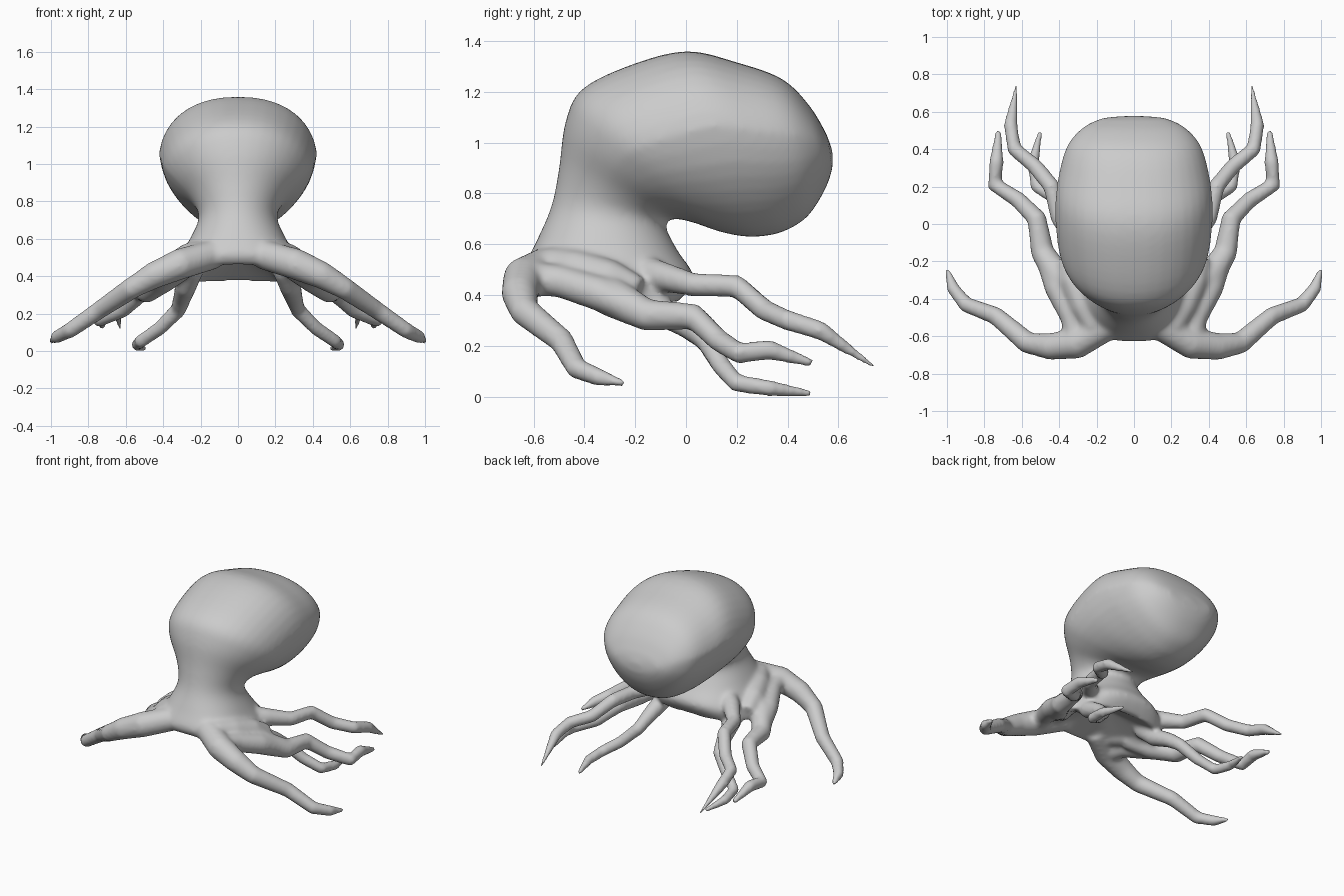
import bpy, bmesh, math
from mathutils import Vector

if "Cube" in bpy.data.objects:
    bpy.data.objects.remove(bpy.data.objects["Cube"])

bm = bmesh.new()


def loft(rings, start, end):
    """Skin a list of vertex rings and close both ends with a fan."""
    vr = [[bm.verts.new(p) for p in r] for r in rings]
    n = len(vr[0])
    for a, b in zip(vr, vr[1:]):
        for i in range(n):
            j = (i + 1) % n
            bm.faces.new((a[i], a[j], b[j], b[i]))
    for ring, tip, flip in ((vr[0], start, True), (vr[-1], end, False)):
        t = bm.verts.new(tip)
        for i in range(n):
            q = (ring[i], ring[(i + 1) % n], t)
            bm.faces.new(q[::-1] if flip else q)


def spow(v, e):
    return math.copysign(abs(v) ** e, v)


def spline(rows, steps):
    """Catmull-Rom interpolation of rows of numbers."""
    out = []
    for k in range(len(rows) - 1):
        quad = [rows[min(max(k + d, 0), len(rows) - 1)] for d in (-1, 0, 1, 2)]
        for s in range(steps):
            t = s / steps
            out.append([.5 * (2 * b + (c - a) * t + (2 * a - 5 * b + 4 * c - d) * t * t
                              + (3 * b - a - 3 * c + d) * t ** 3) for a, b, c, d in zip(*quad)])
    return out + [list(rows[-1])]


# Skirt, neck and head: front, back (y, z), half width, side droop, squareness, underside taper
sections = [
    (-.60, .46, -.03, .37, .37, .05, .75, 0), (-.63, .52, .03, .47, .34, .04, .8, 0),
    (-.585, .62, -.03, .57, .265, .01, .9, 0), (-.53, .75, -.08, .67, .21, 0, 1, 0),
    (-.50, .90, -.05, .70, .245, 0, 1, .05), (-.475, 1.08, .03, .685, .335, 0, .95, .15),
    (-.41, 1.21, .13, .65, .395, 0, .93, .25), (-.22, 1.305, .23, .63, .422, 0, .9, .28),
    (0, 1.36, .31, .632, .425, 0, .88, .28), (.2, 1.316, .39, .652, .405, 0, .88, .28),
    (.38, 1.25, .48, .71, .36, 0, .88, .25), (.49, 1.14, .55, .82, .275, 0, .9, .2),
    (.555, 1.03, .577, .90, .17, 0, .95, .1)]
rings = []
for fy, fz, by, bz, w, droop, e, taper in spline(sections, 4):
    c = Vector((0, (fy + by) / 2, (fz + bz) / 2))
    u = Vector((0, (fy - by) / 2, (fz - bz) / 2))
    ring = []
    for i in range(40):
        s, k = math.sin(math.tau * i / 40), math.cos(math.tau * i / 40)
        x = w * spow(s, e) * (1 - taper * max(0, .15 - k))
        ring.append(c + u * spow(k, e) + Vector((x, 0, -droop * s * s)))
    rings.append(ring)
loft(rings, (0, -.27, .52), (0, .578, .965))

# Arms: x, y, z, radius along each path
arms = [
    [(.12, -.53, .52, .08), (.31, -.64, .465, .085), (.45, -.655, .405, .074),
     (.57, -.635, .335, .06), (.74, -.49, .22, .05), (.90, -.43, .11, .044),
     (.97, -.34, .075, .037), (1.0, -.24, .05, .015)],
    [(.28, -.40, .46, .07), (.40, -.29, .39, .08), (.49, -.15, .32, .065),
     (.52, .03, .315, .054), (.62, .13, .22, .046), (.745, .21, .17, .044),
     (.735, .33, .185, .041), (.725, .50, .13, .018)],
    [(.18, -.20, .50, .07), (.29, -.10, .475, .06), (.40, .03, .44, .048),
     (.44, .20, .435, .047), (.53, .31, .34, .044), (.64, .40, .30, .042),
     (.66, .53, .26, .039), (.63, .745, .115, .010)],
    [(.24, -.22, .44, .06), (.28, -.12, .345, .06), (.30, 0, .28, .05),
     (.32, .08, .22, .044), (.42, .14, .12, .04), (.52, .20, .052, .038),
     (.54, .33, .033, .034), (.50, .50, .012, .015)]]
# Skin folds joining the front arms to the second pair
folds = [
    [(.30, -.62, .465, .07), (.33, -.50, .455, .065), (.41, -.34, .405, .07),
     (.48, -.18, .335, .05)],
    [(.20, -.55, .52, .07), (.26, -.44, .50, .08), (.32, -.30, .46, .08),
     (.36, -.18, .42, .05)]]
for side in (1, -1):
    for arm in arms + folds:
        pts = [Vector((x * side, y, z)) for x, y, z, r in arm]
        rings = []
        for k, p in enumerate(pts):
            a, b = pts[max(k - 1, 0)], pts[min(k + 1, len(pts) - 1)]
            t = (b - a).normalized()
            u = t.cross(Vector((0, 0, 1))).normalized()
            v = t.cross(u)
            rings.append([p + (u * math.cos(s) + v * math.sin(s)) * arm[k][3]
                          for s in (math.tau * i / 12 for i in range(12))])
        loft(rings, pts[0], pts[-1])

bmesh.ops.recalc_face_normals(bm, faces=bm.faces)
mesh = bpy.data.meshes.new("octopus_body")
bm.to_mesh(mesh)
bm.free()
octopus = bpy.data.objects.new("octopus_body", mesh)
bpy.context.collection.objects.link(octopus)

# Fuse head and arms into one skin and soften the joins
fuse = octopus.modifiers.new("fuse", 'REMESH')
fuse.mode = 'VOXEL'
fuse.voxel_size = .012
fuse.use_smooth_shade = True
soften = octopus.modifiers.new("soften", 'SMOOTH')
soften.factor = .5
soften.iterations = 18
